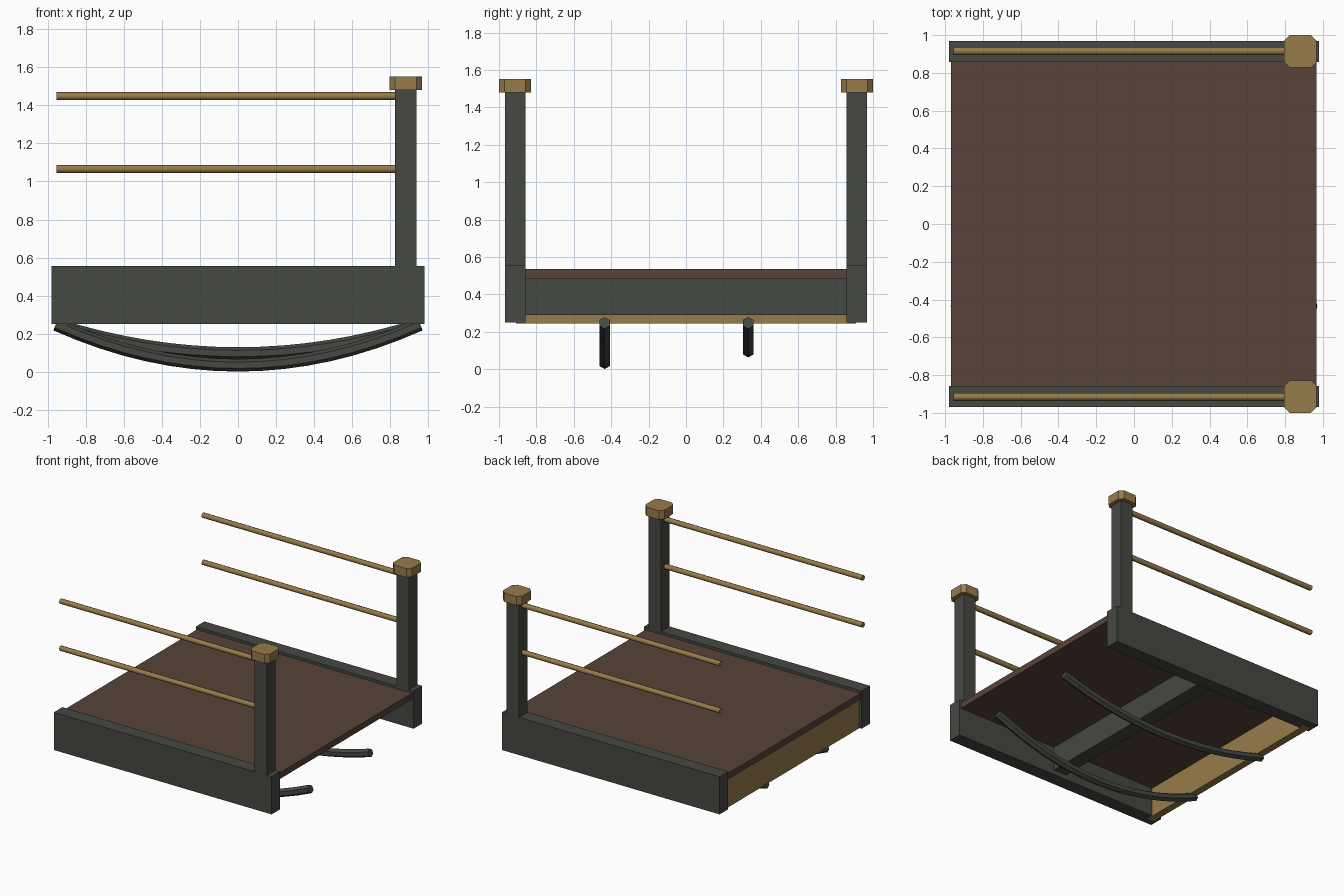
import bpy, bmesh, math
from mathutils import Vector

if "Cube" in bpy.data.objects:
    bpy.data.objects.remove(bpy.data.objects["Cube"])


def material(name, rgb):
    m = bpy.data.materials.new(name)
    m.diffuse_color = (*rgb, 1)
    m.use_nodes = True
    m.node_tree.nodes["Principled BSDF"].inputs["Base Color"].default_value = m.diffuse_color
    return m


IRON = material("dark_paint", (0.06, 0.065, 0.055))
GOLD = material("light_wood", (0.31, 0.2, 0.07))
DECK = material("brown_wood", (0.095, 0.057, 0.04))


def finish(name, bm, mat, smooth=False):
    bmesh.ops.recalc_face_normals(bm, faces=bm.faces[:])
    me = bpy.data.meshes.new(name)
    bm.to_mesh(me)
    bm.free()
    me.materials.append(mat)
    ob = bpy.data.objects.new(name, me)
    bpy.context.collection.objects.link(ob)
    if smooth:
        bpy.ops.object.select_all(action='DESELECT')
        ob.select_set(True)
        bpy.context.view_layer.objects.active = ob
        bpy.ops.object.shade_smooth_by_angle(angle=math.radians(50))
    return ob


def box(name, x, y, z, mat, chamfer=0):
    """Box from (min, max) ranges; optional chamfer on the upright edges."""
    bm = bmesh.new()
    bmesh.ops.create_cube(bm, size=1)
    for v in bm.verts:
        v.co = [r[0] if c < 0 else r[1] for c, r in zip(v.co, (x, y, z))]
    if chamfer:
        upright = [e for e in bm.edges
                   if abs(e.verts[0].co.z - e.verts[1].co.z) > 0.01]
        bmesh.ops.bevel(bm, geom=upright, offset=chamfer, segments=1, affect='EDGES')
    return finish(name, bm, mat)


def tube(name, path, radius, sides, mat, smooth=True):
    """Sweep a polygon along a path lying in an xz plane."""
    bm = bmesh.new()
    rings = []
    for i, p in enumerate(path):
        t = (path[min(i + 1, len(path) - 1)] - path[max(i - 1, 0)]).normalized()
        up = Vector((-t.z, 0, t.x))
        side = Vector((0, 1, 0))
        angles = [2 * math.pi * k / sides for k in range(sides)]
        rings.append([bm.verts.new(p + radius * (math.cos(a) * up + math.sin(a) * side))
                      for a in angles])
    for a, b in zip(rings, rings[1:]):
        for k in range(sides):
            n = (k + 1) % sides
            bm.faces.new((a[k], a[n], b[n], b[k]))
    bm.faces.new(rings[0])
    bm.faces.new(rings[-1])
    return finish(name, bm, mat, smooth)


# Walking deck, centre cross beam and end board
box("deck", (-0.97, 0.965), (-0.87, 0.87), (0.485, 0.535), DECK)
box("cross_beam", (-0.06, 0.06), (-0.87, 0.87), (0.29, 0.487), IRON)
box("end_board", (-0.955, -0.895), (-0.908, 0.908), (0.245, 0.487), GOLD)

# Mirrored side beams, posts, caps and rails
for label, s in (("front", -1), ("back", 1)):
    def span(a, b):
        return tuple(sorted((s * a, s * b)))
    box(label + "_beam", (-0.98, 0.98), span(0.857, 0.968), (0.25, 0.556), IRON)
    box(label + "_post", (0.825, 0.937), span(0.857, 0.968), (0.556, 1.485), IRON)
    box(label + "_post_cap", (0.795, 0.967), span(0.828, 1.0), (1.48, 1.552), GOLD, 0.03)
    for level, z in (("lower", 1.065), ("upper", 1.448)):
        tube(f"{label}_{level}_rail",
             [Vector((-0.955, s * 0.915, z)), Vector((0.835, s * 0.915, z))],
             0.021, 8, GOLD)

# Sagging support pipes under the deck
for label, y, low in (("front", -0.435, 0.034), ("back", 0.333, 0.096)):
    pts = [Vector((x, y, low + (0.248 - low) * (x / 0.958) ** 2))
           for x in (0.958 * (i / 8 - 1) for i in range(17))]
    tube(label + "_sagging_pipe", pts, 0.033, 6, IRON, False)
